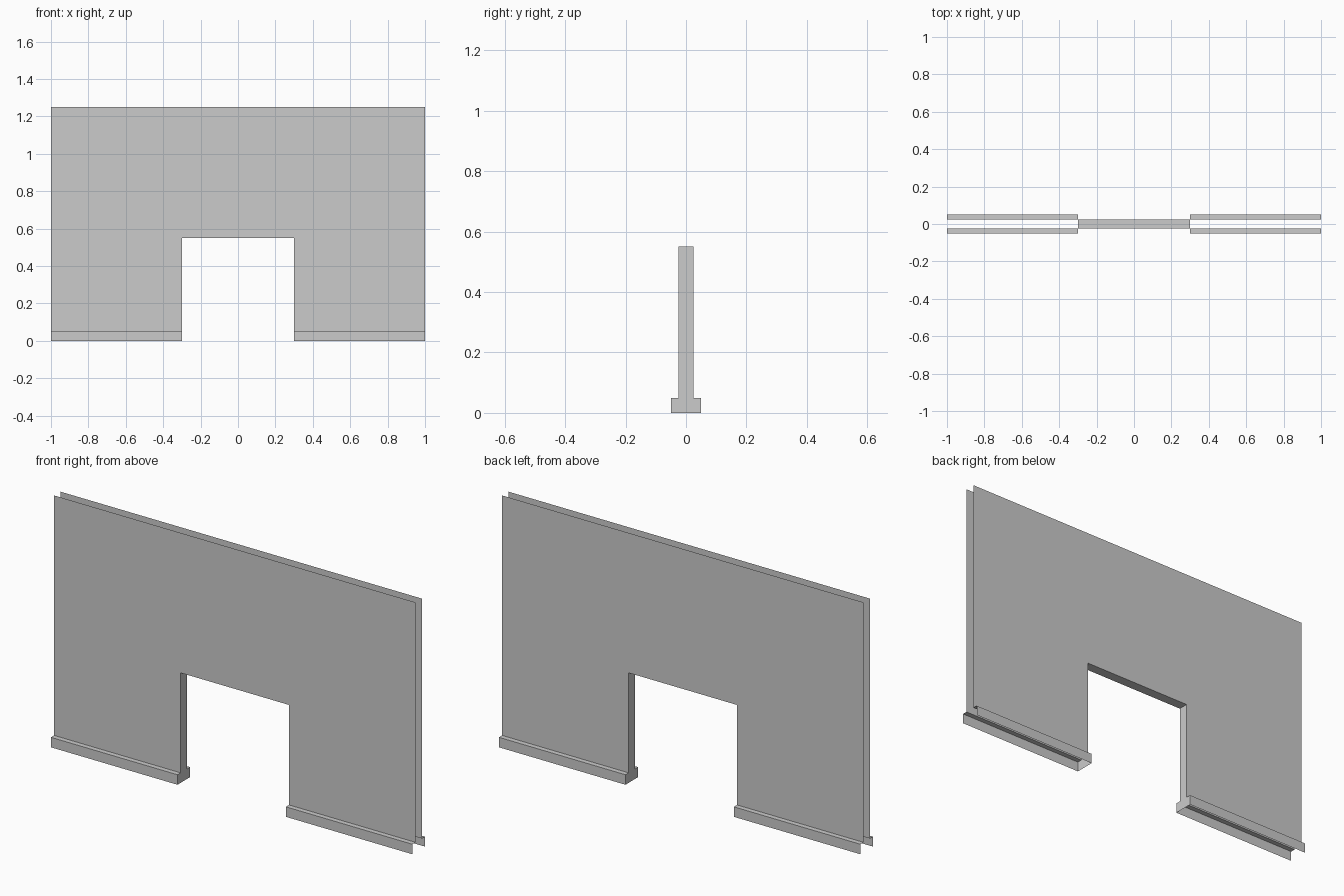
import bpy

if "Cube" in bpy.data.objects:
    bpy.data.objects.remove(bpy.data.objects["Cube"])

W, DOOR, HEAD, TOP = 1.0, 0.3, 0.55, 1.25   # half width, half opening, heights
T, S, SH = 0.025, 0.05, 0.05                # half wall, half skirting, skirting height


def part(name, faces):
    """Make the front-right quarter from polygons, then mirror across x and y."""
    verts, polys = [], []
    for f in faces:
        polys.append([verts.index(p) if p in verts else (verts.append(p) or len(verts) - 1)
                      for p in f])
    mesh = bpy.data.meshes.new(name)
    mesh.from_pydata(verts, [], polys)
    ob = bpy.data.objects.new(name, mesh)
    bpy.context.collection.objects.link(ob)
    mod = ob.modifiers.new("mirror", 'MIRROR')
    mod.use_axis = (True, True, False)
    return ob


def strip(x0, x1, a, b):
    """Rectangle running along x between two (y, z) points."""
    return [(x0, *a), (x1, *a), (x1, *b), (x0, *b)]


# Thin wall faces, open at the top and outer ends
part("wall_panels", [
    strip(DOOR, W, (-T, SH), (-T, HEAD)),
    strip(DOOR, W, (-T, HEAD), (-T, TOP)),
    strip(0, DOOR, (-T, HEAD), (-T, TOP)),
])

# Skirting: outer face and top ledge, hollow underneath
part("skirting", [
    strip(DOOR, W, (-S, 0), (-S, SH)),
    strip(DOOR, W, (-S, SH), (-T, SH)),
])

# Doorway sides follow the wall and skirting profile
profile = [(0, 0), (-S, 0), (-S, SH), (-T, SH), (-T, HEAD), (0, HEAD)]
part("door_jambs", [[(DOOR, y, z) for y, z in profile]])

# Underside of the doorway
part("door_head", [strip(0, DOOR, (0, HEAD), (-T, HEAD))])
